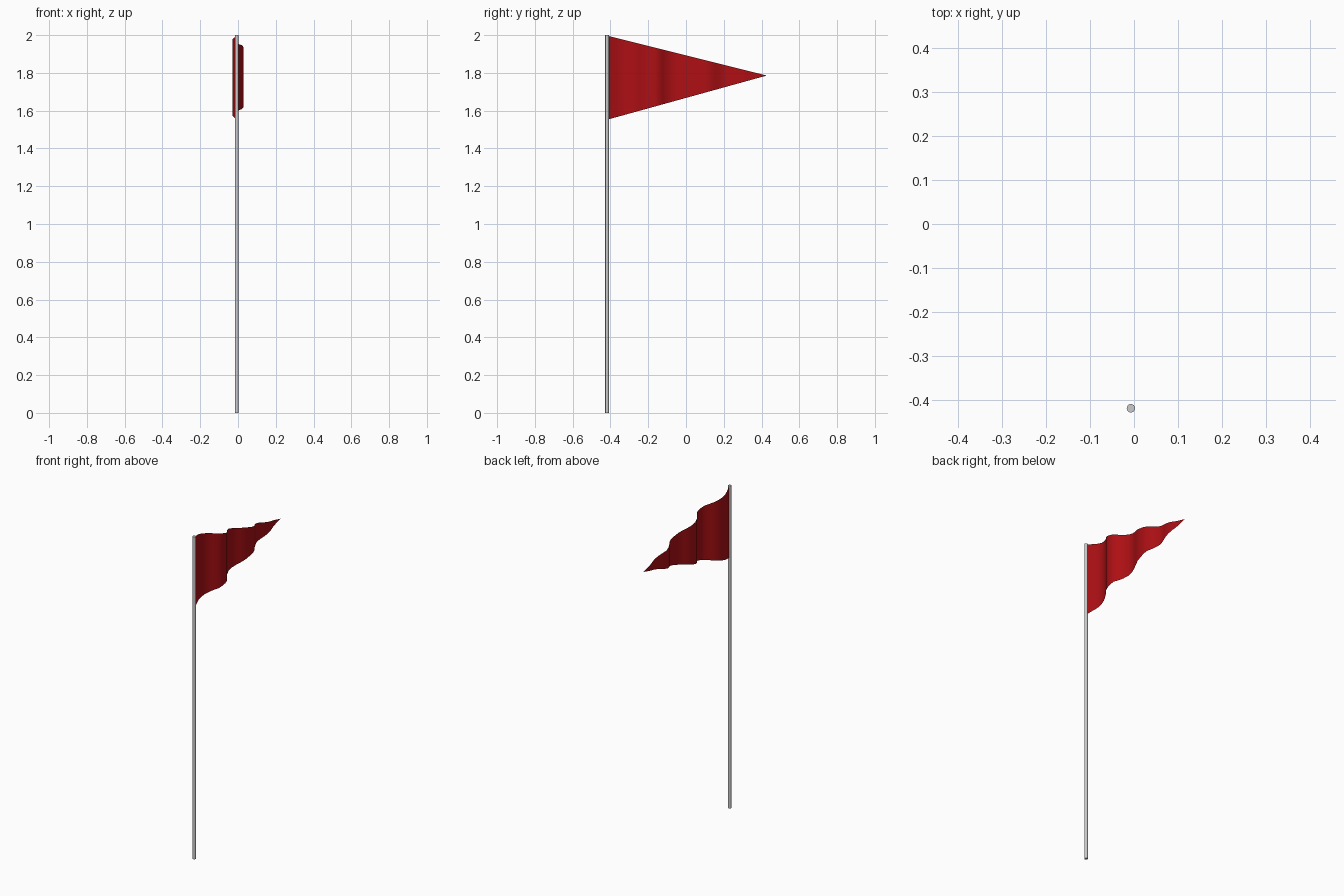
import bpy, bmesh, math

if "Cube" in bpy.data.objects:
    bpy.data.objects.remove(bpy.data.objects["Cube"])

# Pole: slim round shaft
POLE_X, POLE_Y, R = -0.007, -0.418, 0.0095
bpy.ops.mesh.primitive_cylinder_add(vertices=24, radius=R, depth=2.0,
                                    location=(POLE_X, POLE_Y, 1.0))
pole = bpy.context.object
pole.name = "pole"
bpy.ops.object.shade_smooth_by_angle(angle=math.radians(40))

# Pennant: rippled triangular sheet, wave given as (x, y) seen from above
wave = [(-.007, -.418), (-.014, -.394), (-.023, -.367), (-.030, -.342),
        (-.030, -.313), (-.023, -.285), (-.014, -.265), (.0, -.242),
        (.020, -.215), (.027, -.190), (.029, -.163), (.025, -.142),
        (.009, -.123), (-.007, -.097), (-.018, -.065), (-.016, -.033),
        (-.007, -.003), (.002, .017), (.014, .049), (.018, .078),
        (.021, .106), (.018, .133), (.002, .160), (-.011, .190),
        (-.016, .212), (-.009, .244), (-.002, .269), (.001, .294),
        (.0, .322), (-.005, .351), (-.007, .376), (-.007, .428)]
TOP, BOTTOM, TIP, ROWS = 1.997, 1.552, 1.786, 6

bm = bmesh.new()
y0, y1 = wave[0][1], wave[-1][1]
columns = []
for x, y in wave[:-1]:
    t = (y - y0) / (y1 - y0)
    lo, hi = BOTTOM + (TIP - BOTTOM) * t, TOP + (TIP - TOP) * t
    columns.append([bm.verts.new((x, y, lo + (hi - lo) * j / ROWS))
                    for j in range(ROWS + 1)])
for a, b in zip(columns, columns[1:]):
    for j in range(ROWS):
        bm.faces.new((a[j], b[j], b[j + 1], a[j + 1]))
tip = bm.verts.new((*wave[-1], TIP))
for j in range(ROWS):
    bm.faces.new((columns[-1][j], tip, columns[-1][j + 1]))
for f in bm.faces:
    f.smooth = True
mesh = bpy.data.meshes.new("pennant")
bm.to_mesh(mesh)
bm.free()
pennant = bpy.data.objects.new("pennant", mesh)
bpy.context.collection.objects.link(pennant)

# Red cloth
red = bpy.data.materials.new("red_cloth")
red.diffuse_color = (0.42, 0.005, 0.007, 1)
red.use_nodes = True
red.node_tree.nodes["Principled BSDF"].inputs["Base Color"].default_value = red.diffuse_color
mesh.materials.append(red)
